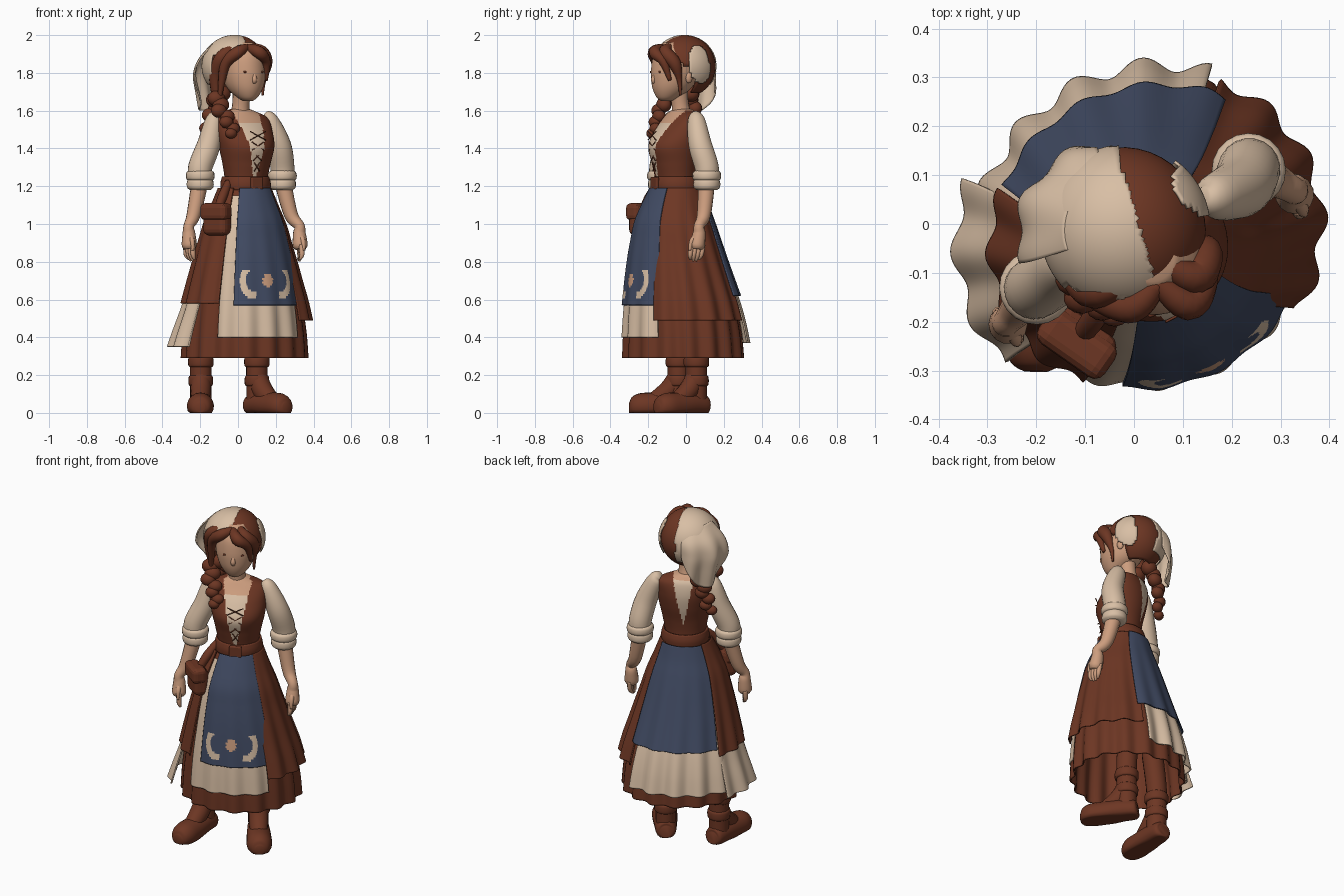
import bpy, bmesh, math
from math import sin, cos, pi, radians
from mathutils import Vector, Matrix

old = bpy.data.objects.get("Cube")
if old:
    bpy.data.objects.remove(old, do_unlink=True)

TURN = 27
YAW = radians(TURN)
FWD = Vector((sin(YAW), -cos(YAW), 0))
SIDE = Vector((cos(YAW), sin(YAW), 0))


def material(name, rgb):
    m = bpy.data.materials.new(name)
    m.use_nodes = True
    m.diffuse_color = (*rgb, 1)
    m.node_tree.nodes["Principled BSDF"].inputs["Base Color"].default_value = (*rgb, 1)
    return m


BROWN = material("brown leather", (0.152, 0.037, 0.017))
CREAM = material("cream linen", (0.69, 0.52, 0.375))
SKIN = material("warm skin", (0.61, 0.34, 0.21))
BLUE = material("blue cloth", (0.053, 0.070, 0.125))


def finish(name, bm, mats, rule=None, thick=0, smooth=True):
    mats = mats if isinstance(mats, list) else [mats]
    bmesh.ops.recalc_face_normals(bm, faces=bm.faces)
    for f in bm.faces:
        f.smooth = smooth
        if rule:
            f.material_index = rule(f.calc_center_median())
    me = bpy.data.meshes.new(name)
    bm.to_mesh(me)
    bm.free()
    for m in mats:
        me.materials.append(m)
    ob = bpy.data.objects.new(name, me)
    bpy.context.collection.objects.link(ob)
    if thick:
        s = ob.modifiers.new("thickness", "SOLIDIFY")
        s.thickness, s.offset = thick, 0


def sample(pts, v):
    """Smooth curve through a list of tuples, v from 0 to 1."""
    t = v * (len(pts) - 1)
    i = min(int(t), len(pts) - 2)
    t -= i
    a, b, c, d = (pts[max(0, min(len(pts) - 1, i + k))] for k in (-1, 0, 1, 2))
    return [q + 0.5 * t * (r - p + t * (2*p - 5*q + 4*r - s + t * (3*(q - r) + s - p)))
            for p, q, r, s in zip(a, b, c, d)]


def skin_grid(bm, grid, closed, caps):
    for r0, r1 in zip(grid, grid[1:]):
        n = len(r0)
        for j in range(n if closed else n - 1):
            k = (j + 1) % n
            bm.faces.new((r0[j], r0[k], r1[k], r1[j]))
    if caps:
        bm.faces.new(grid[0])
        bm.faces.new(grid[-1])


def loft(name, mats, rings, yaw=0, arc=None, cols=48, rows=24, amp=0, waves=16,
         taper=0, rule=None, thick=0):
    """Rings are (z, x, y, radius x, radius y); an arc makes an open cloth panel."""
    bm, grid = bmesh.new(), []
    a0, a1 = arc or (0, 360)
    for i in range(rows + 1):
        row = []
        for j in range(cols + (1 if arc else 0)):
            u = j / cols
            v = i / rows * (1 - taper * (2*u - 1)**2)
            z, cx, cy, rx, ry = sample(rings, v)
            a = radians(a0 + (a1 - a0) * u)
            k = 1 + amp * v * cos(waves * a)
            x, y = rx * k * cos(a), ry * k * sin(a)
            row.append(bm.verts.new((cx + x*cos(yaw) - y*sin(yaw),
                                     cy + x*sin(yaw) + y*cos(yaw), z)))
        grid.append(row)
    skin_grid(bm, grid, not arc, not arc and not thick)
    finish(name, bm, mats, rule, thick)


def tube(name, mat, pts, sides=14, floor=-1):
    """Points are (x, y, z, radius)."""
    bm, grid, u = bmesh.new(), [], Vector((0.3, 1, 0.1))
    steps = 5 * (len(pts) - 1)
    path = [sample(pts, i / steps) for i in range(steps + 1)]
    for i, p in enumerate(path):
        t = (Vector(path[min(i + 1, steps)][:3]) - Vector(path[max(i - 1, 0)][:3])).normalized()
        u = (u - t * t.dot(u)).normalized()
        w = t.cross(u)
        row = []
        for j in range(sides):
            a = 2 * pi * j / sides
            q = Vector(p[:3]) + (u * cos(a) + w * sin(a)) * max(p[3], 0.002)
            q.z = max(q.z, floor)
            row.append(bm.verts.new(q))
        grid.append(row)
    skin_grid(bm, grid, True, True)
    finish(name, bm, mat)


def ball(name, mat, loc, size, keep=None, thick=0, segs=24):
    bm = bmesh.new()
    bmesh.ops.create_uvsphere(bm, u_segments=segs, v_segments=segs * 3 // 4, radius=1,
        matrix=Matrix.Translation(loc) @ Matrix.Rotation(YAW, 4, "Z") @ Matrix.Diagonal((*size, 1)))
    if keep:
        drop = [f for f in bm.faces if not keep(f.calc_center_median())]
        bmesh.ops.delete(bm, geom=drop, context="FACES")
    finish(name, bm, mat, thick=thick)


def box(name, mat, loc, size, yaw, bevel):
    bm = bmesh.new()
    bmesh.ops.create_cube(bm, size=1, matrix=Matrix.Translation(loc)
                          @ Matrix.Rotation(yaw, 4, "Z") @ Matrix.Diagonal((*size, 1)))
    bmesh.ops.bevel(bm, geom=bm.edges[:], offset=bevel, segments=3, affect="EDGES", profile=0.5)
    finish(name, bm, mat, smooth=False)


def local(p, c):
    """Coordinates in the turned frame of the body: side, depth."""
    d = Vector((p[0] - c[0], p[1] - c[1], 0))
    return d.dot(SIDE), -d.dot(FWD)


# Bodice: chemise shows in the open V, skin above the neckline
TORSO = [(1.16, .04, -.05, .122, .115), (1.23, .042, -.055, .115, .105), (1.32, .045, -.06, .13, .118),
         (1.41, .045, -.06, .15, .137), (1.49, .03, -.04, .16, .12), (1.56, .015, -.02, .155, .085),
         (1.595, .01, -.02, .09, .06), (1.61, .01, -.02, .045, .045)]


def bodice_rule(p):
    lx, ly = local(p, (.03, -.04))
    v = 0.006 + 0.21 * (p.z - 1.24) - (.02 if ly > 0 else 0)
    if abs(lx) < min(v, .08) and p.z > 1.25:
        return 2 if p.z > (1.585 if ly > 0 else 1.535) else 1
    return 0


loft("bodice", [BROWN, CREAM, SKIN], TORSO, YAW, cols=120, rows=70, rule=bodice_rule)
for k in range(4):
    z = 1.28 + 0.055 * k
    for s in (-1, 1):
        w = SIDE * (.016 + .01 * k) * s
        c = Vector((.045, -.06, 0)) + FWD * (.122 + .006 * min(k, 2))
        tube("bodice_lace", BROWN, [(*(c - w + Vector((0, 0, z))), .003),
                                    (*(c + w + Vector((0, 0, z + .045))), .003)], 6)
loft("belt", BROWN, [(1.18, .04, -.05, .129, .122), (1.215, .04, -.05, .13, .124),
                     (1.25, .04, -.05, .121, .114)], YAW, thick=.01, rows=6)
box("belt_buckle", BROWN, Vector((.04, -.05, 1.215)) + FWD * .13, (.07, .02, .07), YAW, .008)
tube("neck", SKIN, [(.01, -.02, 1.56, .056), (.015, -.03, 1.63, .046), (.02, -.04, 1.72, .05)])

# Skirt layers share one flared outline: z, radius, centre depth
FLARE = [(1.2, .12, -.05), (1.1, .16, -.06), (1.0, .2, -.063), (.8, .25, -.05),
         (.6, .293, -.03), (.45, .315, -.02), (.28, .325, -.015)]


def cloth(name, mats, arc, top, hem, off, flare=0, cols=64, rule=None, amp=.03):
    rings = []
    for i in range(8):
        z = top + (hem - top) * i / 7
        for (z0, r0, y0), (z1, r1, y1) in zip(FLARE, FLARE[1:]):
            if z1 <= z + 1e-6 and z <= z0 + 1e-6:
                t = (z0 - z) / (z0 - z1)
                r = r0 + (r1 - r0) * t + off + flare * (i / 7)**2
                rings.append((z, .035, y0 + (y1 - y0) * t, r * 1.02, r * .95))
                break
    arc = [a - TURN for a in arc] if arc else None
    loft(name, mats, rings, YAW, arc, cols, 60, amp, rule=rule, thick=.008)


def embroidery(p):
    d = math.degrees(math.atan2(p.y + .03, p.x - .035)) + 65
    if (d / 6)**2 + ((p.z - .70) / .036)**2 < 1 + .3 * sin(p.z * 250):
        return 2
    ring = ((abs(d) - 15.5) / 13)**2 + ((p.z - .70) / .09)**2
    return 1 if .42 < ring < 1.22 and abs(d) > 13 and p.z < .76 else 0


cloth("underskirt", BROWN, None, 1.19, .29, -.004, cols=128, amp=.04)
cloth("front_petticoat", CREAM, (-114, -27), 1.15, .40, .005)
cloth("back_petticoat", CREAM, (72, 172), 1.15, .37, .006, .028, amp=.045)
cloth("side_petticoat", CREAM, (162, 223), .95, .35, -.01, .083)
cloth("left_overskirt", BROWN, (-29, 68), 1.19, .49, .013, .023, amp=.035)
cloth("right_overskirt", BROWN, (160, 247), 1.19, .58, .013, .016)
cloth("front_apron", [BLUE, CREAM, SKIN], (-99, -22), 1.19, .57, .02, 0, 110, embroidery, .012)
cloth("back_apron", BLUE, (64, 158), 1.19, .62, .024, .014, amp=.02)

# Belt pouch
PY = radians(-35)
box("pouch", BROWN, (-.11, -.235, 1.02), (.15, .085, .16), PY, .03)
box("pouch_flap", BROWN, (-.117, -.245, 1.065), (.165, .085, .09), PY, .025)
tube("pouch_strap", BROWN, [(-.05, -.13, 1.22, .02), (-.08, -.19, 1.15, .025), (-.11, -.23, 1.07, .02)])

# Arms: puffed sleeve, rolled cuff, forearm, hand
ARMS = {"right": [(-.125, -.08, 1.55), (-.155, -.1, 1.42), (-.2, -.13, 1.23), (-.235, -.17, 1.05),
                  (-.26, -.2, .95), (-.255, -.215, .8)],
        "left": [(.165, .055, 1.55), (.218, .075, 1.42), (.235, .11, 1.23), (.28, .095, 1.05),
                 (.325, .07, .95), (.335, .045, .8)]}
for side, (sh, up, el, fo, wr, tip) in ARMS.items():
    el_v, s = Vector(el), 1 if side == "left" else -1
    tube(side + "_sleeve", CREAM, [(*(Vector(sh) + Vector((-.025 * s, 0, .03))), .02), (*sh, .046),
                                   (*up, .062), (*(el_v + Vector((0, 0, .07))), .064), (*el, .06)], 20)
    for k, r in ((0.025, .074), (-.02, .07)):
        c = el_v + Vector((0, 0, k))
        tube(side + "_cuff", CREAM, [(c.x, c.y, c.z + .03, .058), (c.x, c.y, c.z + .015, r),
                                     (c.x, c.y, c.z - .015, r), (c.x, c.y, c.z - .03, .055)], 20)
    wv, tv = Vector(wr), Vector(tip)
    tube(side + "_forearm", SKIN, [(*el, .045), (*fo, .037), (*(wv + Vector((0, 0, .04))), .028),
                                   (*wv, .034), (*wv.lerp(tv, .4), .04), (*wv.lerp(tv, .55), .03)])
    out = Vector((wv.y, -wv.x, 0)).normalized()
    for k in range(4):
        o = out * (k - 1.5) * .02
        tube(side + "_finger", SKIN, [(*(wv.lerp(tv, .4) + o), .014), (*(wv.lerp(tv, .75) + o), .013),
                                      (*(tv + o * .7 + Vector((-.012 * s, 0, .008 * abs(k - 1.5)))), .006)], 8)
    tube(side + "_thumb", SKIN, [(*wv, .016), (*(wv.lerp(tv, .25) + FWD * .035), .014),
                                 (*(wv.lerp(tv, .6) + FWD * .04), .007)], 8)

# Legs and boots
for side, heel, toe in (("right", (-.197, -.04), (-.2, -.295)), ("left", (.10, .055), (.235, -.125))):
    h, t = Vector((*heel, 0)), Vector((*toe, 0))
    d = (t - h).normalized()
    tube(side + "_boot_shaft", BROWN, [(h.x * .85, h.y, .55, .06), (h.x, h.y, .34, .058),
                                       (h.x, h.y, .2, .057), (h.x, h.y, .05, .056)], 18)
    foot = [(-.065, .04, .03), (-.05, .04, .055), (.03, .045, .064), (.13, .038, .07),
            (.2, .034, .07), (.245, .03, .052), (.262, .03, .025)]
    tube(side + "_boot_foot", BROWN, [(*(h + d * k)[:2], z, r) for k, z, r in foot], 20, 0)
    tube(side + "_boot_instep", BROWN, [(h.x, h.y, .2, .05), (*(h + d * .05)[:2], .12, .055),
                                        (*(h + d * .14)[:2], .055, .045)])
    for z, r in ((.27, .066), (.17, .064)):
        tube(side + "_boot_strap", BROWN, [(h.x, h.y, z + .03, .05), (h.x, h.y, z + .02, r),
                                           (h.x, h.y, z - .02, r), (h.x, h.y, z - .03, .05)], 18)

# Head and face
FACE = [(1.65, .05, .02, .025), (1.668, .045, .05, .055), (1.71, .02, .086, .1), (1.76, .006, .107, .122),
        (1.82, 0, .114, .128), (1.9, 0, .1, .112), (1.96, 0, .05, .06)]
HC = Vector((.03, -.06, 0))
loft("head", SKIN, [(z, *(HC + FWD * f)[:2], a, b) for z, f, a, b in FACE], YAW, cols=36)
tube("nose", SKIN, [(*(HC + FWD * k + Vector((0, 0, z))), r)
                    for k, z, r in ((.118, 1.8, .008), (.126, 1.765, .014), (.12, 1.748, .01))], 10)
for s in (-1, 1):
    ball("eye", BROWN, HC + FWD * .115 + SIDE * .05 * s + Vector((0, 0, 1.805)), (.01, .005, .006), segs=10)
    ball("ear", SKIN, HC + SIDE * .108 * s - FWD * .03 + Vector((0, 0, 1.775)), (.014, .02, .03), segs=12)

# Hair shell, open around the face
HAIR = Vector((-.012, -.01, 1.835))


def hair_keep(p):
    lx, ly = local(p, HAIR)
    return p.z > 1.70 and (ly > 0 or p.z > 1.91 - .5 * abs(lx))


ball("hair", BROWN, HAIR, (.152, .165, .16), hair_keep, thick=.01, segs=40)
LOCKS = [[(.04, -.11, 1.935, .02), (.11, -.165, 1.91, .033), (.148, -.12, 1.86, .024), (.148, -.085, 1.76, .01)],
         [(.06, -.08, 1.94, .02), (.125, -.11, 1.91, .036), (.148, -.06, 1.85, .034), (.135, -.035, 1.76, .014),
          (.13, -.03, 1.68, .006)],
         [(.05, -.12, 1.935, .02), (.0, -.17, 1.91, .032), (-.065, -.155, 1.85, .028), (-.088, -.135, 1.74, .018),
          (-.1, -.12, 1.64, .008)],
         [(.0, -.11, 1.935, .02), (-.08, -.14, 1.89, .034), (-.118, -.1, 1.79, .035), (-.11, -.08, 1.66, .026)]]
for pts in LOCKS:
    tube("hair_lock", BROWN, pts, 12)

# Braids over the shoulder, front and back
for name, path in (("front_braid", [(-.1, -.08, 1.69), (-.1, -.13, 1.62), (-.055, -.155, 1.55), (-.025, -.175, 1.48)]),
                   ("back_braid", [(-.1, .02, 1.69), (-.13, .04, 1.6), (-.155, .03, 1.52), (-.165, .01, 1.43)])):
    for k in range(8):
        c = Vector(sample(path, k / 7)) + SIDE * .013 * (-1)**k
        r = .052 - .0027 * k
        ball(name, BROWN, c, (r, r * .85, r * .85), segs=14)

# Headscarf: cap on the right of the head, a patch on the left, a hanging tail
SCARF = Vector((-.018, -.01, 1.835))


def scarf_keep(p):
    lx, ly = local(p, SCARF)
    cap = p.x < .01 - .3 * p.y and p.z > 1.74 and (ly > -.05 or p.z > 1.93 - .4 * max(0, -lx - .06))
    patch = p.x > 0 and ((p.y - .07 - .1 * (1.84 - p.z)) / .055)**2 + ((p.z - 1.845) / .1)**2 < 1
    return cap or patch


ball("headscarf", CREAM, SCARF, (.172, .17, .163), scarf_keep, thick=.006, segs=80)
loft("headscarf_tail", CREAM, [(1.95, -.03, -.015, .11, .11), (1.87, -.03, -.015, .18, .17),
                               (1.79, -.03, -.015, .205, .18), (1.7, -.035, -.01, .185, .175),
                               (1.6, -.035, -.01, .165, .17)],
     arc=(104, 200), cols=40, amp=.09, waves=9, taper=.45, thick=.008)
